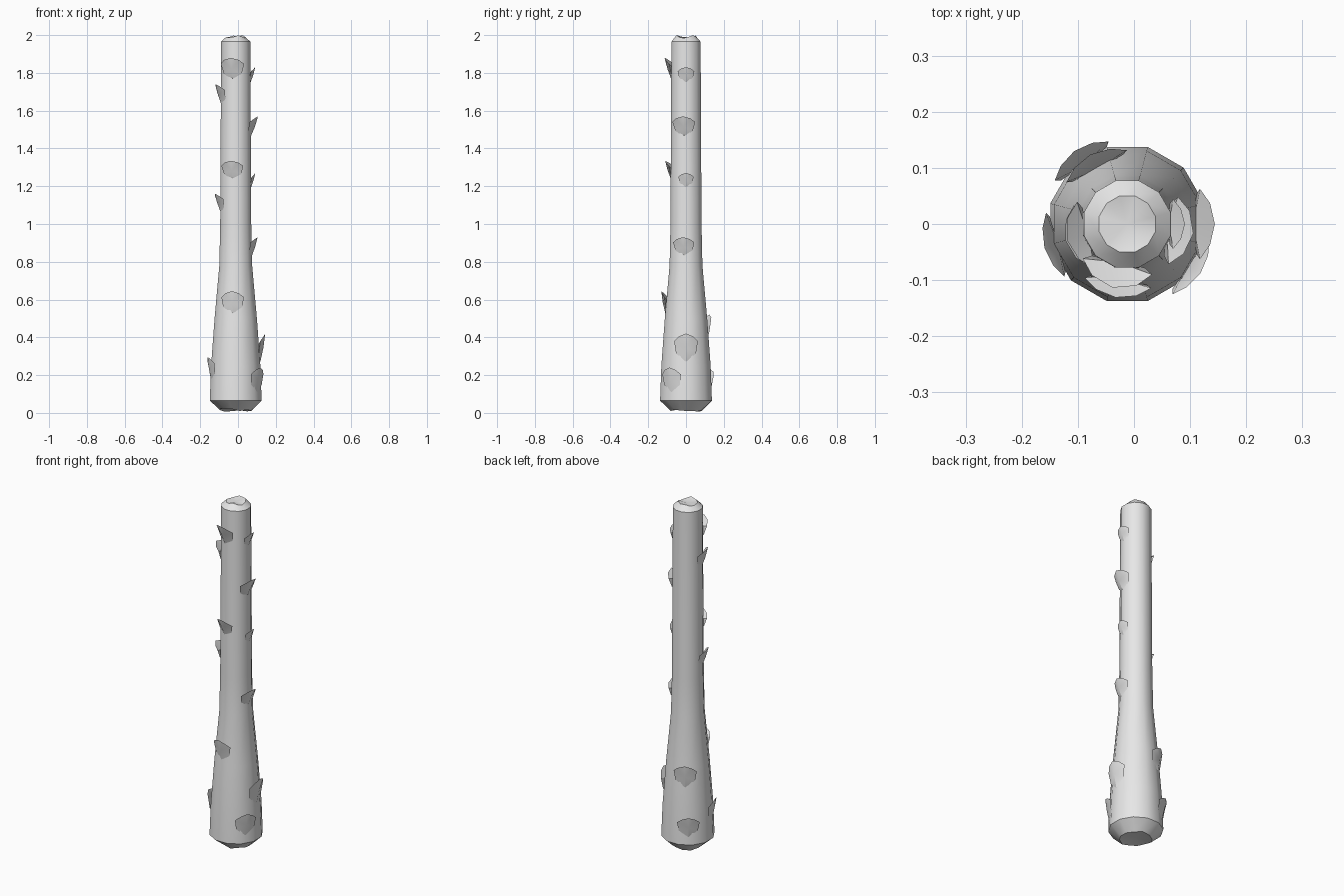
import bpy
import bmesh
import math
import random

random.seed(4)
SIDES = 12
CENTRE_X = -0.012
# trunk outline: height, radius
PROFILE = [(0.065, 0.142), (0.25, 0.135), (0.5, 0.116), (0.78, 0.09), (1.0, 0.085), (1.965, 0.08)]

default_cube = bpy.data.objects.get("Cube")
if default_cube:
    bpy.data.objects.remove(default_cube, do_unlink=True)

grey = bpy.data.materials.new("pale grey")
grey.use_nodes = True
colour = (0.8, 0.8, 0.8, 1)
grey.diffuse_color = colour
grey.node_tree.nodes["Principled BSDF"].inputs["Base Color"].default_value = colour


def trunk_radius(z):
    """Radius of the trunk at a height."""
    for (low, r_low), (high, r_high) in zip(PROFILE, PROFILE[1:]):
        if z <= high:
            t = max(0, (z - low) / (high - low))
            return r_low + (r_high - r_low) * t
    return PROFILE[-1][1]


def polar(radius, angle, z):
    return (CENTRE_X + radius * math.cos(angle), radius * math.sin(angle), z)


def finish(bm, name, sharp_angle):
    """Turn a bmesh into a shaded object."""
    bmesh.ops.recalc_face_normals(bm, faces=bm.faces)
    mesh = bpy.data.meshes.new(name)
    bm.to_mesh(mesh)
    bm.free()
    mesh.materials.append(grey)
    obj = bpy.data.objects.new(name, mesh)
    bpy.context.collection.objects.link(obj)
    bpy.ops.object.select_all(action="DESELECT")
    obj.select_set(True)
    bpy.context.view_layer.objects.active = obj
    bpy.ops.object.shade_smooth_by_angle(angle=math.radians(sharp_angle))


def build_trunk():
    """Tapered trunk with rough broken ends."""
    bm = bmesh.new()

    def ring(z, radius, rough=0):
        verts = []
        for i in range(SIDES):
            angle = math.tau * (i + 0.5) / SIDES
            height = z + random.uniform(-rough, rough)
            verts.append(bm.verts.new(polar(radius, angle, height)))
        return verts

    rings = [ring(0.016, 0.085, 0.01)]
    rings += [ring(z, radius) for z, radius in PROFILE]
    rings.append(ring(1.992, 0.052, 0.008))
    for lower, upper in zip(rings, rings[1:]):
        for i in range(SIDES):
            j = (i + 1) % SIDES
            bm.faces.new((lower[i], lower[j], upper[j], upper[i]))
    for end, z in ((rings[0], 0.025), (rings[-1], 1.985)):
        middle = bm.verts.new((CENTRE_X, 0, z))
        for i in range(SIDES):
            bm.faces.new((end[i], end[(i + 1) % SIDES], middle))
    finish(bm, "trunk", 38)


# half of a bark scale outline: sideways, drop from tip, lift off the trunk
HALF = [(0.55, 0.1, 0.85), (1, 0.27, 0.55), (0.9, 0.7, 0.1)]


def build_scale(name, degrees, tip_z, half_width, height, lift):
    """Wedge-shaped bark scale with a pointed top leaning outwards."""
    bm = bmesh.new()
    spread = half_width / trunk_radius(tip_z)

    def point(side, drop, out):
        z = tip_z - drop * height
        angle = math.radians(degrees) + side * spread
        return bm.verts.new(polar(trunk_radius(z) + out * lift, angle, z))

    outline = [(0, 0, 1)] + HALF + [(0, 1, -0.1)]
    outline += [(-side, drop, out) for side, drop, out in reversed(HALF)]
    edge = [point(*p) for p in outline]
    front = point(0, 0.5, 0.55)
    buried = point(0, 0.45, -0.3)
    for a, b in zip(edge, edge[1:] + edge[:1]):
        bm.faces.new((a, b, front))
        bm.faces.new((b, a, buried))
    finish(bm, name, 30)


build_trunk()

# bark scales: direction, tip height, half width, height, lift
SCALES = {
    "front_scale": [(-103, 1.88, 0.055, 0.12, 0.036), (-103, 1.335, 0.053, 0.1, 0.03),
                    (-99, 0.645, 0.053, 0.12, 0.03)],
    "left_scale": [(0, 1.83, 0.04, 0.08, 0.022), (-8, 1.57, 0.052, 0.11, 0.037),
                   (0, 1.27, 0.037, 0.075, 0.02), (-8, 0.93, 0.05, 0.1, 0.03),
                   (0, 0.42, 0.055, 0.15, 0.034)],
    "right_scale": [(195, 1.74, 0.055, 0.11, 0.03), (195, 1.16, 0.05, 0.1, 0.03),
                    (196, 0.295, 0.055, 0.12, 0.022)],
    "front_left_scale": [(-34, 0.24, 0.055, 0.13, 0.022)],
    "back_right_scale": [(118, 0.52, 0.055, 0.13, 0.026), (126, 0.23, 0.055, 0.12, 0.025)],
}
for scale_name, rows in SCALES.items():
    for number, row in enumerate(rows, 1):
        build_scale(f"{scale_name}_{number}", *row)
